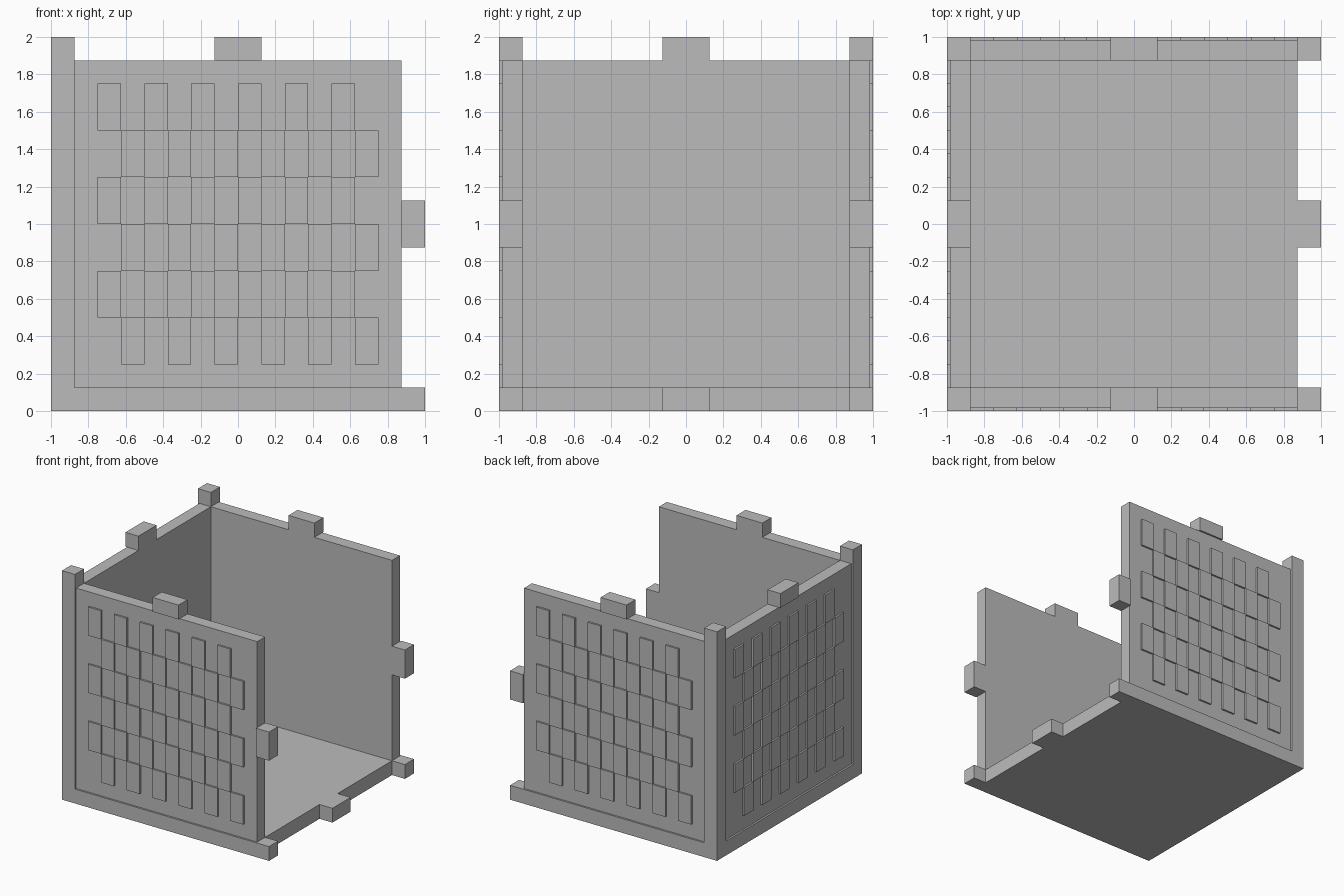
import bpy
import bmesh
from math import pi
from mathutils import Matrix, Vector

cube = bpy.data.objects.get("Cube")
if cube:
    bpy.data.objects.remove(cube, do_unlink=True)

T = 0.125           # wall thickness and half tab width
IN = 1 - T          # inner face of the shell
PANEL = 1 - T / 8   # slightly recessed outer face of each wall
TOP = 2 - T

grey = bpy.data.materials.new("plain_grey")
grey.use_nodes = True
grey.diffuse_color = (0.5, 0.5, 0.5, 1)
shader = next(n for n in grey.node_tree.nodes if n.type == "BSDF_PRINCIPLED")
shader.inputs["Base Color"].default_value = grey.diffuse_color


def boxes(name, extents, turn=0):
    """One object from a list of (low corner, high corner), turned about z."""
    bm = bmesh.new()
    for low, high in extents:
        low, high = Vector(low), Vector(high)
        size = Matrix.Diagonal((*(high - low), 1))
        bmesh.ops.create_cube(bm, size=1, matrix=Matrix.Translation((low + high) / 2) @ size)
    bmesh.ops.rotate(bm, verts=bm.verts, matrix=Matrix.Rotation(turn, 3, "Z"))
    mesh = bpy.data.meshes.new(name)
    bm.to_mesh(mesh)
    bm.free()
    mesh.materials.append(grey)
    obj = bpy.data.objects.new(name, mesh)
    bpy.context.collection.objects.link(obj)
    return obj


def bricks(name, turn):
    """Raised checker of upright bricks, alternate rows shifted by one brick."""
    extents = []
    for row in range(6):
        z = 1.5 - row * 2 * T
        for col in range(6):
            x = -0.75 + col * 2 * T + (row % 2) * T
            extents.append(((x, -1, z), (x + T, -PANEL, z + 2 * T)))
    boxes(name, extents, turn)


# Floor with three tabs along its open edge
boxes("floor", [((-1, -1, 0), (IN, 1, T))])
boxes("floor_tabs", [((IN, y - h, 0), (1, y + h, T))
                     for y, h in ((-1 + T / 2, T / 2), (0, T), (1 - T / 2, T / 2))])

# Corner posts rising above the walls
for name, y in (("front_post", -1), ("back_post", IN)):
    boxes(name, [((-1, y, T), (-IN, y + T, 2))])

# Three walls, each with a recessed panel, a top tab and bricks
for side, turn in (("front", 0), ("side", -pi / 2), ("back", pi)):
    boxes(side + "_wall", [((-IN, -PANEL, T), (IN, -IN, TOP))], turn)
    boxes(side + "_top_tab", [((-T, -1, TOP), (T, -IN, 2))], turn)
    bricks(side + "_bricks", turn)

# Tabs on the open edges of the front and back walls
for name, y in (("front_edge_tab", -1), ("back_edge_tab", IN)):
    boxes(name, [((IN, y, 1 - T), (1, y + T, 1 + T))])
